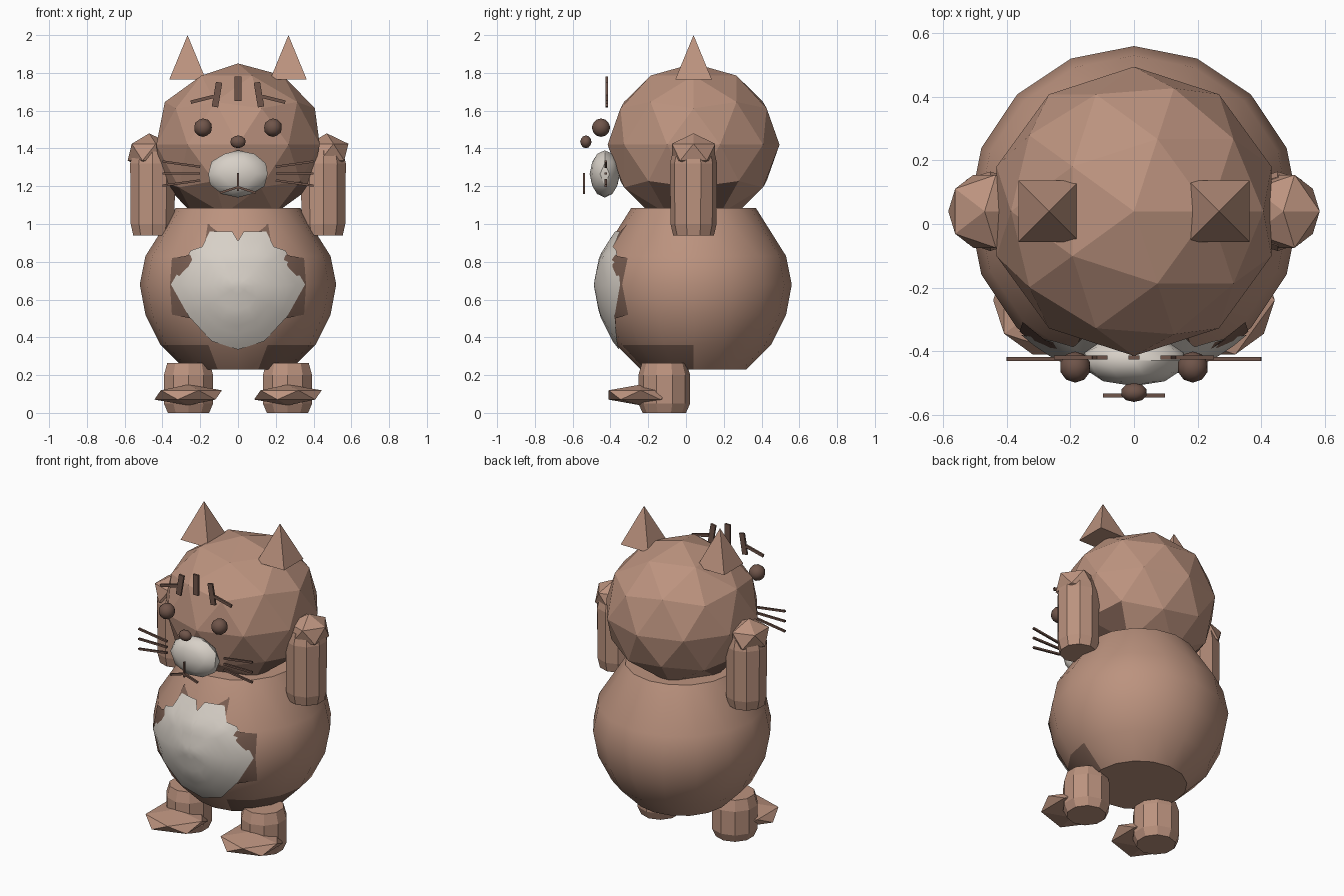
import bpy, bmesh, math
from mathutils import Matrix, Vector

if "Cube" in bpy.data.objects:
    bpy.data.objects.remove(bpy.data.objects["Cube"])


def material(name, rgb):
    m = bpy.data.materials.new(name)
    m.use_nodes = True
    m.diffuse_color = (*rgb, 1)
    node = next(n for n in m.node_tree.nodes if n.type == "BSDF_PRINCIPLED")
    node.inputs["Base Color"].default_value = (*rgb, 1)
    return m


FUR = material("brown_fur", (0.50, 0.29, 0.21))
CREAM = material("cream_fur", (0.68, 0.63, 0.57))
DARK = material("dark_brown", (0.16, 0.09, 0.068))
SHADE = material("deep_fur", (0.20, 0.115, 0.085))


def finish(name, bm, mats, smooth=None):
    bmesh.ops.recalc_face_normals(bm, faces=bm.faces)
    mesh = bpy.data.meshes.new(name)
    bm.to_mesh(mesh)
    bm.free()
    for m in mats:
        mesh.materials.append(m)
    if smooth:
        mesh.shade_smooth()
        mesh.set_sharp_from_angle(angle=math.radians(smooth))
    obj = bpy.data.objects.new(name, mesh)
    bpy.context.collection.objects.link(obj)
    return obj


def ball(name, centre, size, mat, sub, smooth=None, rule=None):
    bm = bmesh.new()
    bmesh.ops.create_icosphere(
        bm, subdivisions=sub, radius=1,
        matrix=Matrix.Translation(centre) @ Matrix.Diagonal((*size, 1)))
    if rule:
        for f in bm.faces:
            f.material_index = int(rule(f.calc_center_median()))
    return finish(name, bm, [mat, SHADE], smooth)


def lathe(name, x, y, profile, sides, mat, smooth=None, rule=None):
    bm = bmesh.new()
    rings = []
    for r, z in profile:
        rings.append([bm.verts.new((x + r * math.sin(i * math.tau / sides),
                                    y + r * math.cos(i * math.tau / sides), z))
                      for i in range(sides)])
    for a, b in zip(rings, rings[1:]):
        for i in range(sides):
            j = (i + 1) % sides
            bm.faces.new((a[i], a[j], b[j], b[i]))
    bm.faces.new(rings[0])
    bm.faces.new(rings[-1])
    if rule:
        for f in bm.faces:
            f.material_index = int(rule(f.calc_center_median()))
    return finish(name, bm, [mat, SHADE], smooth)


def bar(name, x0, z0, x1, z1, y, width, depth=0.012):
    # thin box running between two points of a frontal plane
    a, b = Vector((x0, y, z0)), Vector((x1, y, z1))
    turn = Matrix.Rotation(-math.atan2(z1 - z0, x1 - x0), 4, "Y")
    bm = bmesh.new()
    bmesh.ops.create_cube(bm, size=1, matrix=Matrix.Translation((a + b) / 2) @ turn
                          @ Matrix.Diagonal(((b - a).length, depth, width, 1)))
    return finish(name, bm, [DARK])


# Body
BODY_Y = 0.04
PROFILE = [(0.28, 0.23), (0.41, 0.36), (0.49, 0.52), (0.52, 0.68),
           (0.49, 0.83), (0.33, 1.085)]
lathe("body", 0, BODY_Y, PROFILE, 16, FUR, 30,
      lambda c: 0.25 < c.z < 0.36 and 0.12 < abs(c.x) and -0.3 < c.y < 0.0)


def body_radius(z):
    for (r0, z0), (r1, z1) in zip(PROFILE, PROFILE[1:]):
        if z <= z1:
            return r0 + (r1 - r0) * (z - z0) / (z1 - z0)
    return PROFILE[-1][0]


def body_patch(name, half, mid, mat, lift):
    # patch that hugs the front of the body, outline mirrored across x
    outline = half + [(-x, z) for x, z in reversed(half) if x]
    bm = bmesh.new()

    def vert(x, z):
        depth = math.sqrt(max(body_radius(z) ** 2 - x * x, 0))
        return bm.verts.new((x, BODY_Y - depth - lift, z))
    steps = 8
    rings = [[vert(x * t / steps, mid + (z - mid) * t / steps) for x, z in outline]
             for t in range(1, steps + 1)]
    centre = vert(0, mid)
    n = len(outline)
    for i in range(n):
        j = (i + 1) % n
        bm.faces.new((centre, rings[0][i], rings[0][j]))
        for a, b in zip(rings, rings[1:]):
            bm.faces.new((a[i], b[i], b[j], a[j]))
    obj = finish(name, bm, [mat], 40)
    if obj.data.polygons[0].normal.y > 0:
        obj.data.flip_normals()


body_patch("belly_border", [(0.16, 1.0), (0.18, 0.87), (0.28, 0.83), (0.35, 0.82),
                            (0.36, 0.68), (0.35, 0.52), (0.25, 0.5), (0.12, 0.38)],
           0.68, SHADE, 0.003)
body_patch("belly", [(0, 0.91), (0.03, 0.96), (0.15, 0.96), (0.19, 0.88), (0.25, 0.86),
                     (0.355, 0.68), (0.26, 0.51), (0.14, 0.38), (0, 0.335)],
           0.67, CREAM, 0.009)

# Head
ball("head", (0, BODY_Y, 1.42), (0.455, 0.455, 0.43), FUR, 2, None,
     lambda c: c.z < 1.22 and abs(c.x) > 0.24 and abs(c.y - BODY_Y) < 0.16)
ball("muzzle", (0, -0.43, 1.265), (0.165, 0.08, 0.125), CREAM, 2, 30)
ball("nose", (0, -0.53, 1.435), (0.042, 0.03, 0.034), DARK, 2, 40)

# Mouth
bar("mouth_line", 0, 1.175, 0, 1.27, -0.54, 0.012)
bar("forehead_stripe", 0, 1.65, 0, 1.78, -0.42, 0.036)

# Paired parts
for s, side in ((1, "left"), (-1, "right")):
    ball(side + "_eye", (s * 0.185, -0.45, 1.51), (0.049,) * 3, DARK, 2, 40)
    bar(side + "_mouth_corner", 0, 1.195, s * 0.095, 1.165, -0.54, 0.012)
    bar(side + "_brow_stripe", s * 0.122, 1.62, s * 0.1, 1.75, -0.42, 0.034)
    bar(side + "_temple_stripe", s * 0.13, 1.675, s * 0.25, 1.645, -0.42, 0.018)
    for k in (-1, 0, 1):
        bar(side + "_whisker", s * 0.2, 1.267 + k * 0.036,
            s * 0.4, 1.267 + k * 0.064, -0.425, 0.012)

    # Ear
    bm = bmesh.new()
    bmesh.ops.create_cone(bm, cap_ends=True, segments=4, radius1=0.137, radius2=0,
                          depth=0.235,
                          matrix=Matrix.Translation((s * 0.267, BODY_Y, 1.8825))
                          @ Matrix.Rotation(math.pi / 4, 4, "Z"))
    finish(side + "_ear", bm, [FUR])

    # Raised arm and paw
    lathe(side + "_arm", s * 0.452, BODY_Y,
          [(0.108, 0.94), (0.122, 1.0), (0.125, 1.32), (0.108, 1.39)], 10, FUR)
    ball(side + "_hand", (s * 0.47, BODY_Y, 1.38), (0.128, 0.135, 0.1), FUR, 1)

    # Leg and foot
    lathe(side + "_leg", s * 0.262, -0.115,
          [(0.115, 0), (0.137, 0.05), (0.137, 0.2), (0.118, 0.265)], 10, FUR)
    ball(side + "_foot", (s * 0.264, -0.24, 0.095), (0.2, 0.2, 0.055), FUR, 1)
